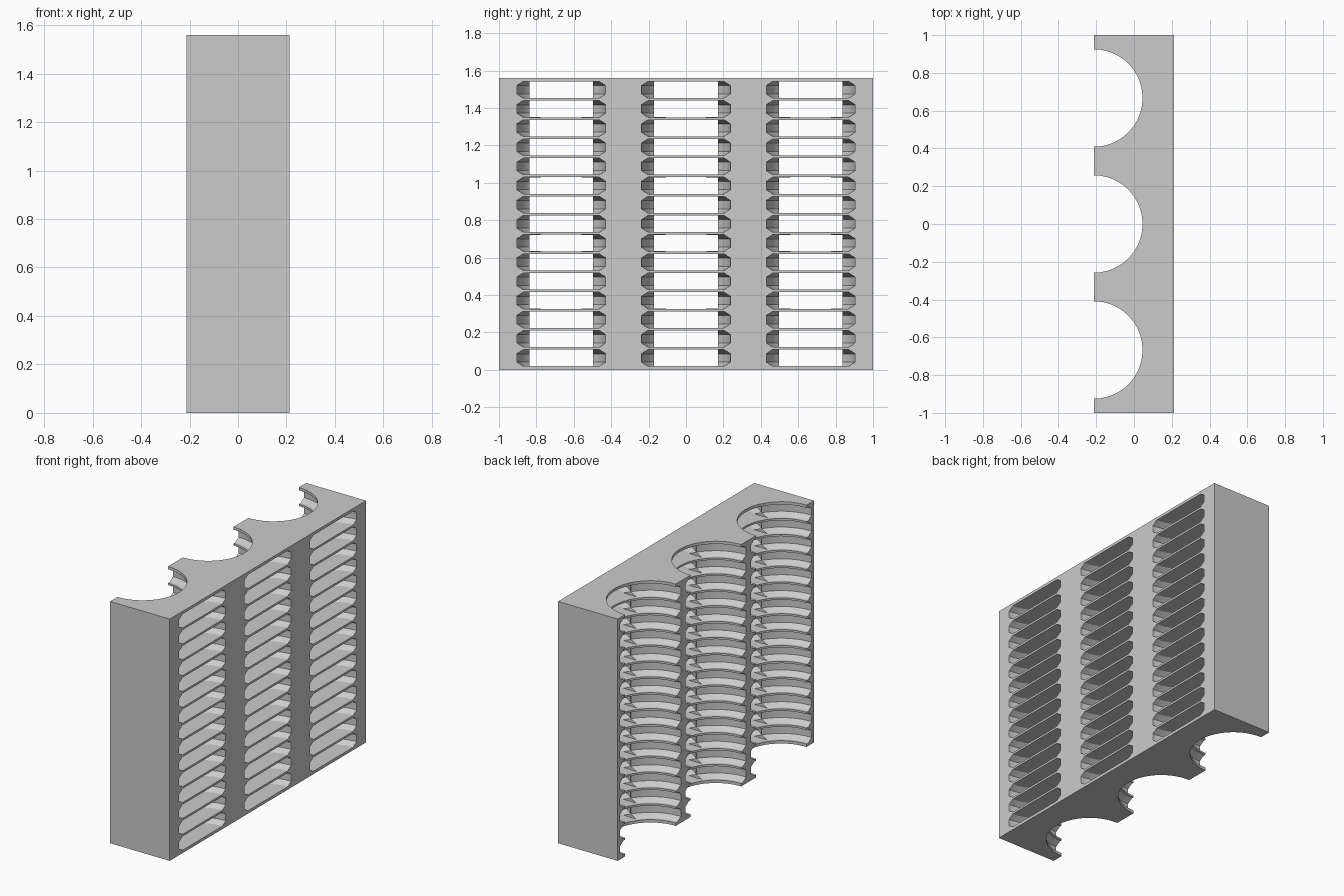
import bpy
import bmesh
from math import cos, sin, tau
from mathutils import Matrix

cube = bpy.data.objects.get("Cube")
if cube:
    bpy.data.objects.remove(cube, do_unlink=True)

FRONT, BACK = 0.213, -0.213
HEIGHT = 1.56
COLUMNS = (-0.667, 0, 0.667)
LEVELS = [0.0635 + 0.1024 * i for i in range(15)]
SLOT = 0.09
SIDES = 64

grey = bpy.data.materials.new("grey plastic")
grey.use_nodes = True
grey.diffuse_color = (0.6, 0.6, 0.6, 1)
grey.node_tree.nodes["Principled BSDF"].inputs["Base Color"].default_value = (0.6, 0.6, 0.6, 1)


def make_object(name, bm):
    bmesh.ops.recalc_face_normals(bm, faces=bm.faces)
    mesh = bpy.data.meshes.new(name)
    bm.to_mesh(mesh)
    bm.free()
    mesh.materials.append(grey)
    obj = bpy.data.objects.new(name, mesh)
    bpy.context.collection.objects.link(obj)
    return obj


def add_box(bm, x0, x1, width, z0, z1, y=0):
    move = Matrix.Translation(((x0 + x1) / 2, y, (z0 + z1) / 2))
    size = Matrix.Diagonal((x1 - x0, width, z1 - z0, 1))
    bmesh.ops.create_cube(bm, size=1, matrix=move @ size)


def add_disc(bm, x, y, profile):
    """Closed round solid from (radius, z) pairs listed bottom to top."""
    rings = []
    for radius, z in profile:
        angles = [tau * (i + 0.5) / SIDES for i in range(SIDES)]
        rings.append([bm.verts.new((x + radius * cos(a), y + radius * sin(a), z)) for a in angles])
    for low, high in zip(rings, rings[1:]):
        for i in range(SIDES):
            j = (i + 1) % SIDES
            bm.faces.new((low[i], low[j], high[j], high[i]))
    bm.faces.new(rings[0][::-1])
    bm.faces.new(rings[-1])


def chamfered(radius, z, half):
    rim = radius - 0.035
    return ((rim, z - half), (radius, z - half / 2), (radius, z + half / 2), (rim, z + half))


# Solid block
bm = bmesh.new()
add_box(bm, BACK, FRONT, 2, 0, HEIGHT)
rack = make_object("rack_body", bm)

# Cutters: round channels, ring grooves, outer pockets and through openings,
# each a hair shallower than the last so that no cut faces coincide
channels, grooves, pockets, openings = (bmesh.new() for _ in range(4))
for y in COLUMNS:
    add_disc(channels, BACK, y, ((0.258, -0.1), (0.258, HEIGHT + 0.1)))
    for z in LEVELS:
        half = SLOT / 2
        add_disc(grooves, BACK, y, chamfered(0.31, z, half))
        add_disc(pockets, FRONT, y, chamfered(0.238, z, half - 0.0005))
        half -= 0.001
        add_box(openings, BACK + 0.1, FRONT + 0.1, 0.34, z - half, z + half, y)

cutters = []
for name, mesh in (("channel_cutter", channels), ("groove_cutter", grooves),
                   ("pocket_cutter", pockets), ("opening_cutter", openings)):
    cutter = make_object(name, mesh)
    cutter.hide_render = True
    cutters.append(cutter)
    mod = rack.modifiers.new(name, 'BOOLEAN')
    mod.operation = 'DIFFERENCE'
    mod.solver = 'MANIFOLD'
    mod.object = cutter

# Bake the cuts and discard the cutters
bpy.context.view_layer.update()
graph = bpy.context.evaluated_depsgraph_get()
baked = bpy.data.meshes.new_from_object(rack.evaluated_get(graph))
rack.modifiers.clear()
rack.data = baked
for cutter in cutters:
    bpy.data.objects.remove(cutter, do_unlink=True)

# Soft curves, crisp edges
bpy.ops.object.select_all(action='DESELECT')
rack.select_set(True)
bpy.context.view_layer.objects.active = rack
bpy.ops.object.shade_smooth_by_angle(angle=0.5)
